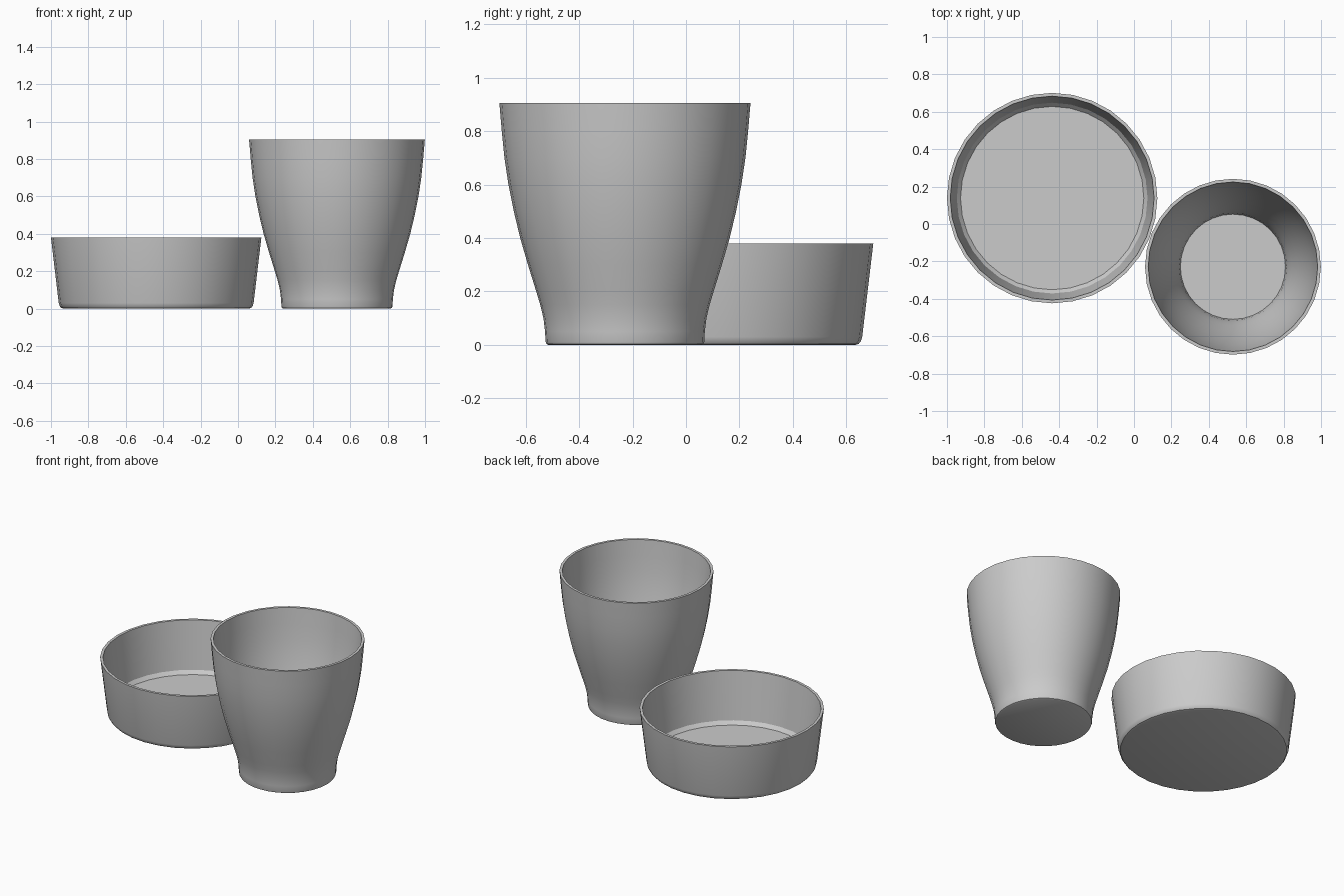
import bpy
import bmesh
import math

SIDES = 32

cube = bpy.data.objects.get("Cube")
if cube:
    bpy.data.objects.remove(cube, do_unlink=True)

# One plain grey for both vessels
grey = bpy.data.materials.new("plain_grey")
grey.use_nodes = True
colour = (0.6, 0.6, 0.6, 1.0)
grey.diffuse_color = colour
for node in grey.node_tree.nodes:
    if node.type == 'BSDF_PRINCIPLED':
        node.inputs["Base Color"].default_value = colour


def lathe(name, profile, location):
    """Turn a (radius, height) profile around the vertical axis."""
    bm = bmesh.new()
    verts = [bm.verts.new((r, 0, z)) for r, z in profile]
    edges = [bm.edges.new(pair) for pair in zip(verts, verts[1:])]
    bmesh.ops.spin(bm, geom=verts + edges, cent=(0, 0, 0), axis=(0, 0, 1),
                   angle=math.tau, steps=SIDES, use_duplicate=False)
    bmesh.ops.remove_doubles(bm, verts=bm.verts[:], dist=0.0005)
    bmesh.ops.recalc_face_normals(bm, faces=bm.faces[:])
    mesh = bpy.data.meshes.new(name)
    bm.to_mesh(mesh)
    bm.free()
    mesh.materials.append(grey)
    obj = bpy.data.objects.new(name, mesh)
    obj.location = location
    bpy.context.collection.objects.link(obj)
    bpy.ops.object.select_all(action='DESELECT')
    obj.select_set(True)
    bpy.context.view_layer.objects.active = obj
    bpy.ops.object.shade_smooth_by_angle(angle=math.radians(30))
    return obj


# Shallow bowl: rounded foot, slanted wall, chamfered floor edge
lathe("bowl", [(0, 0), (0.495, 0), (0.508, 0.004), (0.516, 0.014), (0.521, 0.03),
               (0.5625, 0.38), (0.545, 0.38), (0.51, 0.06), (0.49, 0.037), (0, 0.037)],
      (-0.4375, 0.1385, 0))

# Tall cup: curved outer wall, and an inner wall set in by the wall thickness
wall = 0.017
outer = [(0.297, 0.012), (0.299, 0.05), (0.305, 0.1), (0.317, 0.15), (0.332, 0.2),
         (0.363, 0.3), (0.392, 0.4), (0.416, 0.5), (0.436, 0.6), (0.451, 0.7),
         (0.461, 0.8), (0.470, 0.905)]
floor = [(outer[0][0] - wall + 0.001, 0.035), (0, 0.035)]
inner = [(r - wall, z) for r, z in reversed(outer[1:])]
lathe("cup", [(0, 0), (0.286, 0), (0.294, 0.004)] + outer + inner + floor,
      (0.529, -0.2285, 0))
